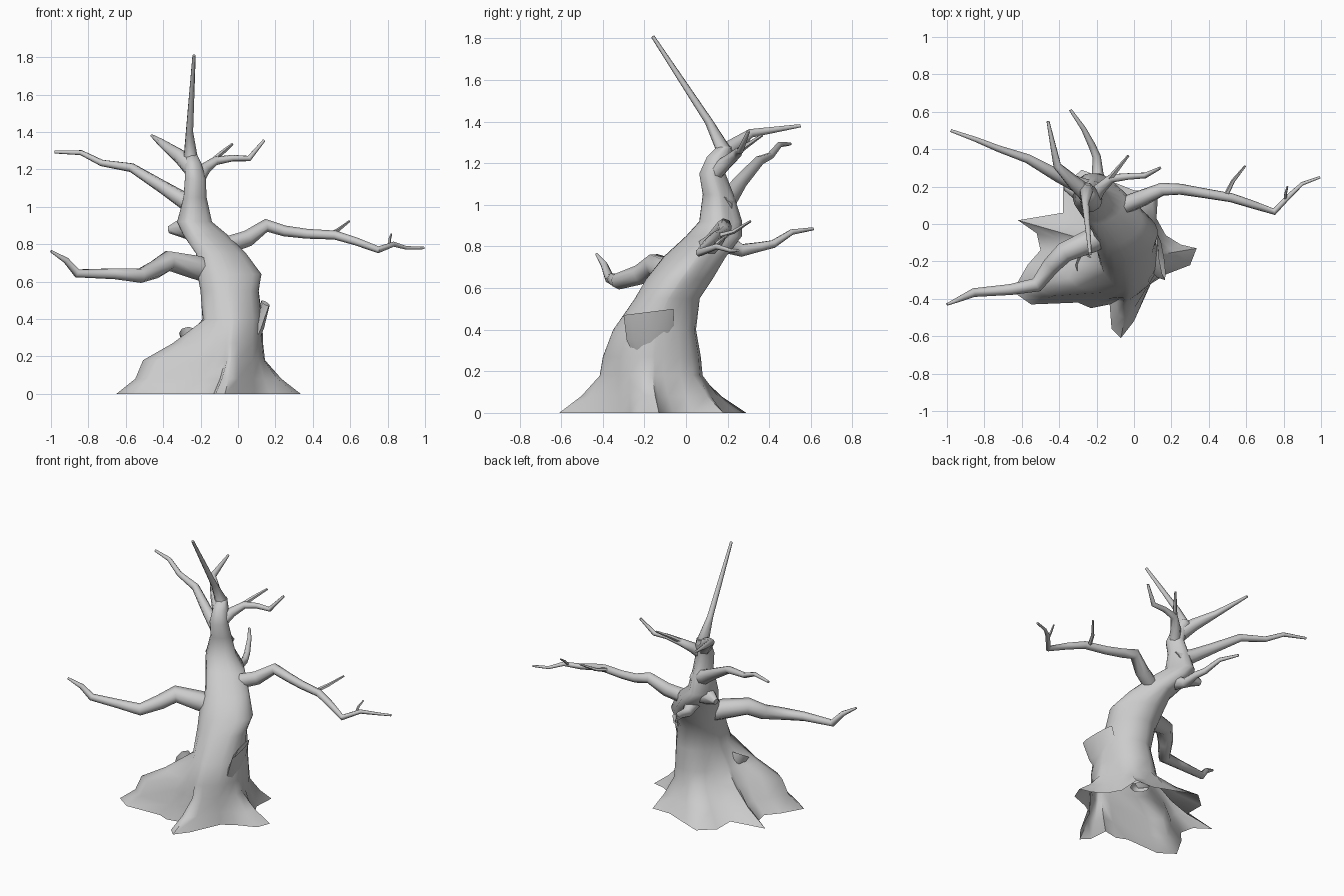
import bpy, bmesh, math
from mathutils import Vector

cube = bpy.data.objects.get("Cube")
if cube:
    bpy.data.objects.remove(cube, do_unlink=True)

bark = bpy.data.materials.new("grey_bark")
bark.use_nodes = True
bark.diffuse_color = (0.6, 0.6, 0.6, 1)
bark.node_tree.nodes["Principled BSDF"].inputs["Base Color"].default_value = (0.6, 0.6, 0.6, 1)


def loft(name, rings, cap_start=False, cap_end=True, angle=60):
    """Skin a list of equal-length point rings into one object."""
    bm = bmesh.new()
    rows = [[bm.verts.new(p) for p in ring] for ring in rings]
    n = len(rows[0])
    for a, b in zip(rows, rows[1:]):
        for i in range(n):
            j = (i + 1) % n
            bm.faces.new((a[i], a[j], b[j], b[i]))
    if cap_start:
        bm.faces.new(rows[0][::-1])
    if cap_end:
        bm.faces.new(rows[-1])
    mesh = bpy.data.meshes.new(name)
    bm.to_mesh(mesh)
    bm.free()
    mesh.materials.append(bark)
    obj = bpy.data.objects.new(name, mesh)
    bpy.context.collection.objects.link(obj)
    bpy.ops.object.select_all(action='DESELECT')
    obj.select_set(True)
    bpy.context.view_layer.objects.active = obj
    bpy.ops.object.shade_smooth_by_angle(angle=math.radians(angle))


def limb(name, path, sides=7):
    """Tapered tube along points of (x, y, z, radius)."""
    pts = [Vector(p[:3]) for p in path]
    segs = [(b - a).normalized() for a, b in zip(pts, pts[1:])]
    heading = segs[0]
    turn = Vector((0, 0, 1)).rotation_difference(heading)
    rings = []
    for i, p in enumerate(pts):
        d = (segs[max(i - 1, 0)] + segs[min(i, len(segs) - 1)]).normalized()
        turn = heading.rotation_difference(d) @ turn
        heading = d
        r = path[i][3]
        rings.append([p + turn @ Vector((r * math.cos(k * math.tau / sides),
                                         r * math.sin(k * math.tau / sides), 0))
                      for k in range(sides)])
    loft(name, rings, cap_start=True)


# Trunk: ragged root outline flowing into a leaning, tapering stem
roots = [(.335, -.13), (.25, -.11), (.17, -.06), (.12, .03), (.13, .18), (0, .18),
         (-.15, .24), (-.28, .29), (-.38, .2), (-.38, .06), (-.62, .02), (-.52, -.05),
         (-.5, -.14), (-.57, -.22), (-.65, -.36), (-.55, -.43), (-.3, -.42), (-.23, -.45),
         (-.13, -.43), (-.12, -.56), (-.07, -.61), (0, -.52), (.09, -.32), (.17, -.27),
         (.3, -.22)]
angles = [math.atan2(y + .12, x + .1) for x, y in roots]


def oval(cx, cy, z, rx, ry, skew=0):
    """Ring that bulges to the front right and flattens to the back left."""
    ring = []
    for a in angles:
        c = math.cos(a - math.radians(225))
        s = 1 + skew * (c ** 4 if c > 0 else -c ** 4)
        ring.append(Vector((cx + s * rx * math.cos(a), cy + s * ry * math.sin(a), z)))
    return ring


rings = [[Vector((x, y, 0)) for x, y in roots]]
for z, flare, ridge in [(.08, .5, .28), (.18, .07, .62), (.27, .02, .32)]:
    ring = []
    for (x, y), a, p in zip(roots, angles, oval(-.04, -.16, z, .17, .23)):
        front_right = max(0, math.cos(a - math.radians(207))) ** 3
        ring.append(p.lerp(Vector((x, y, z)), flare + ridge * front_right))
    rings.append(ring)
for section in [(-.03, -.15, .4, .16, .2), (-.04, -.085, .55, .155, .155, .12),
                (-.035, -.025, .64, .168, .157, .22), (-.08, .053, .75, .13, .145, .28),
                (-.165, .145, .85, .115, .13, .28), (-.225, .175, .92, .09, .1, .28),
                (-.225, .16, 1.05, .06, .072, .26), (-.225, .13, 1.15, .055, .062, .2),
                (-.24, .155, 1.23, .045, .055), (-.25, .185, 1.28, .03, .035)]:
    rings.append(oval(*section))
loft("trunk", rings)


# Broken hollow stumps growing out of the trunk
def stump(name, sections, slant, twist):
    out = []
    for k, (cx, cy, z, rx, ry) in enumerate(sections):
        lean = slant if k == len(sections) - 1 else 0
        out.append([(cx + rx * math.cos(t) - twist * math.sin(t), cy + ry * math.sin(t),
                     z + lean * math.sin(t)) for t in [i * math.tau / 8 for i in range(8)]])
    loft(name, out, cap_end=False)


stump("left_stump", [(.07, -.16, .27, .035, .09), (.105, -.17, .35, .03, .115),
                     (.147, -.18, .485, .014, .12)], .015, .018)
stump("right_stump", [(-.23, -.22, .26, .06, .06), (-.245, -.22, .29, .06, .065),
                      (-.265, -.22, .325, .05, .055)], .033, 0)

# Main branches and their twigs
limb("left_branch", [(-.1, .08, .78, .05), (.05, .14, .83, .045), (.15, .185, .9, .036),
                     (.25, .185, .87, .03), (.37, .165, .855, .027), (.52, .14, .848, .025),
                     (.63, .105, .815, .022), (.75, .065, .77, .019), (.83, .15, .8, .014),
                     (.9, .215, .78, .01), (.995, .25, .78, .007)])
limb("left_twig_inner", [(.49, .15, .85, .014), (.53, .23, .872, .011), (.595, .31, .922, .006)], 5)
limb("left_twig_outer", [(.81, .13, .79, .01), (.81, .16, .825, .008), (.82, .2, .855, .005)], 5)
limb("right_low_branch", [(-.08, -.01, .63, .06), (-.23, -.09, .68, .066), (-.37, -.15, .712, .056),
                          (-.44, -.22, .665, .049), (-.52, -.325, .633, .04), (-.66, -.35, .643, .03),
                          (-.86, -.367, .645, .024), (-.92, -.395, .715, .017), (-1, -.43, .763, .007)])
limb("right_high_branch", [(-.21, .17, .99, .06), (-.3, .21, 1.04, .045), (-.41, .26, 1.11, .035),
                           (-.57, .35, 1.21, .025), (-.73, .405, 1.235, .018), (-.84, .45, 1.29, .014),
                           (-.98, .5, 1.293, .008)])
limb("crown_spire", [(-.23, .14, 1.16, .045), (-.255, .185, 1.26, .04), (-.26, .11, 1.4, .02),
                     (-.235, -.16, 1.81, .009)])
limb("crown_back_branch", [(-.24, .15, 1.2, .05), (-.31, .21, 1.27, .04), (-.41, .31, 1.343, .022),
                           (-.46, .55, 1.38, .008)])
limb("crown_left_branch", [(-.22, .13, 1.14, .04), (-.18, .19, 1.2, .033), (-.12, .245, 1.245, .024),
                           (-.03, .255, 1.26, .018), (.06, .26, 1.258, .016), (.14, .3, 1.355, .008)])
limb("crown_left_twig", [(-.14, .23, 1.24, .016), (-.09, .29, 1.285, .013), (-.03, .365, 1.335, .007)], 5)
limb("back_branch", [(-.18, .16, .83, .055), (-.195, .27, .782, .032), (-.2, .36, .8, .023),
                     (-.225, .42, .812, .02), (-.27, .51, .87, .014), (-.34, .61, .885, .008)])
limb("right_knot", [(-.21, .15, .9, .08), (-.29, .18, .888, .06), (-.37, .2, .878, .02)])
